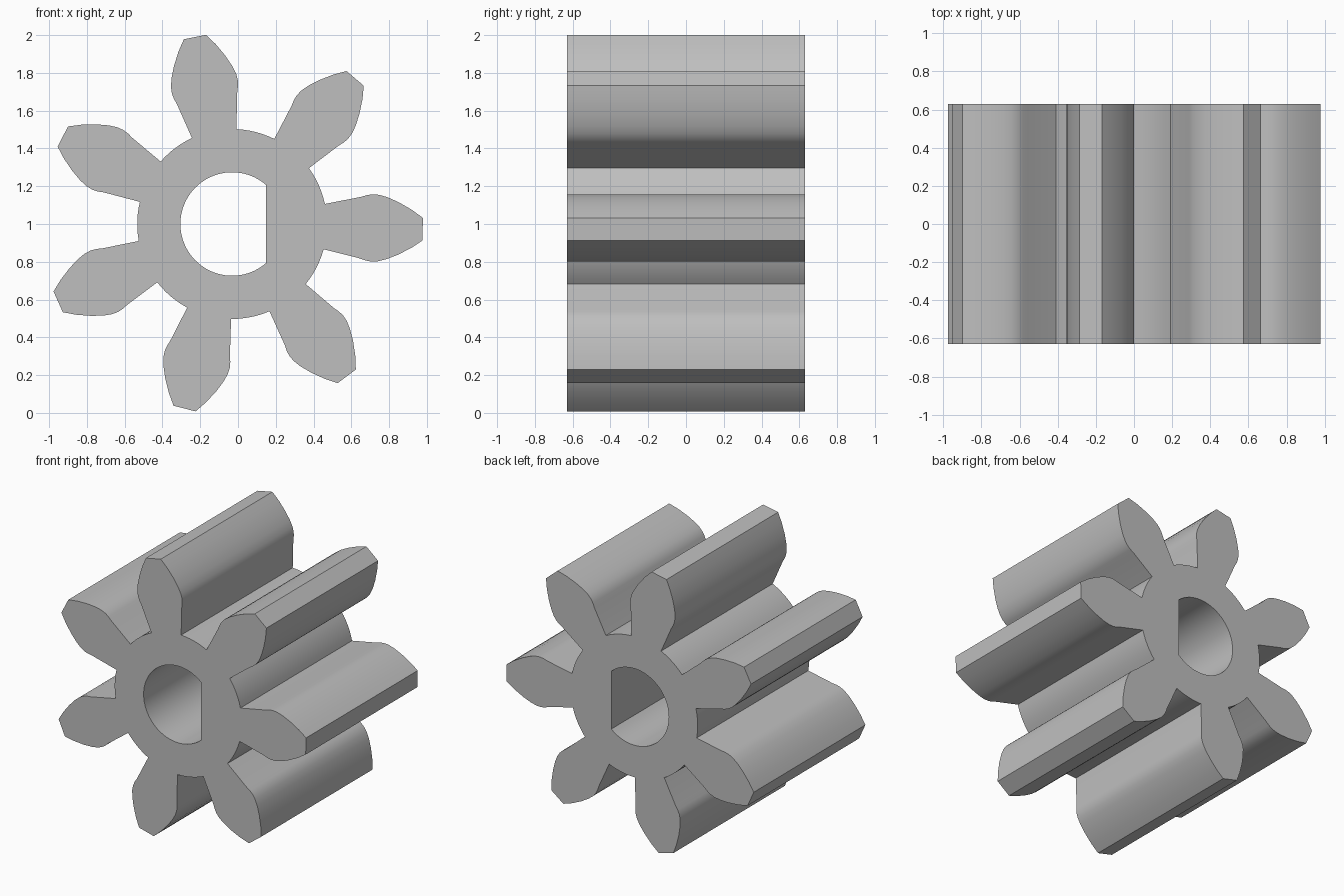
import bpy
import bmesh
from math import sin, cos, pi, radians, atan2, hypot, acos

cube = bpy.data.objects.get("Cube")
if cube:
    bpy.data.objects.remove(cube, do_unlink=True)

TEETH = 7
CENTRE_X, CENTRE_Z = -0.031, 1.0
HALF_LENGTH = 0.63
FIRST_ANGLE = radians(-1.6)
BORE_RADIUS, FLAT_OFFSET = 0.274, 0.18

# One tooth flank: distance from the axis, half width
FLANK = [(0.488, 0.120), (0.68, 0.163), (0.71, 0.173), (0.74, 0.178),
         (0.775, 0.176), (0.82, 0.164), (0.88, 0.139), (0.95, 0.101),
         (1.009, 0.060)]


def polar(radius, angle):
    return radius * cos(angle), radius * sin(angle)


def arc(radius, start, end, steps):
    return [polar(radius, start + (end - start) * i / steps)
            for i in range(steps + 1)]


def gear_outline():
    pitch = 2 * pi / TEETH
    root_radius = hypot(*FLANK[0])
    root_angle = atan2(FLANK[0][1], FLANK[0][0])
    tooth = [(r, -w) for r, w in FLANK] + [(r, w) for r, w in reversed(FLANK)]
    points = []
    for k in range(TEETH):
        a = FIRST_ANGLE + k * pitch
        points += [(r * cos(a) - w * sin(a), r * sin(a) + w * cos(a))
                   for r, w in tooth]
        # Rounded root land up to the next tooth
        points += arc(root_radius, a + root_angle, a + pitch - root_angle, 6)[1:-1]
    return points


def bore_outline():
    # D-shaped hole: an arc closed by a straight flat
    half = acos(FLAT_OFFSET / BORE_RADIUS)
    return arc(BORE_RADIUS, half, 2 * pi - half, 48)


def add_loop(bm, points):
    verts = [bm.verts.new((CENTRE_X + x, -HALF_LENGTH, CENTRE_Z + z))
             for x, z in points]
    return [bm.edges.new((v, verts[(i + 1) % len(verts)]))
            for i, v in enumerate(verts)]


# Fill the end face between both outlines, then extrude along the axis
bm = bmesh.new()
edges = add_loop(bm, gear_outline()) + add_loop(bm, bore_outline())
bmesh.ops.triangle_fill(bm, edges=edges, use_beauty=True, normal=(0, -1, 0))
result = bmesh.ops.extrude_face_region(bm, geom=bm.faces[:], use_keep_orig=True)
moved = [g for g in result["geom"] if isinstance(g, bmesh.types.BMVert)]
bmesh.ops.translate(bm, verts=moved, vec=(0, 2 * HALF_LENGTH, 0))
bmesh.ops.recalc_face_normals(bm, faces=bm.faces[:])

mesh = bpy.data.meshes.new("pinion_gear")
bm.to_mesh(mesh)
bm.free()
gear = bpy.data.objects.new("pinion_gear", mesh)
bpy.context.collection.objects.link(gear)

# Plain grey material
grey = bpy.data.materials.new("light_grey")
grey.use_nodes = True
colour = (0.52, 0.52, 0.52, 1)
grey.diffuse_color = colour
grey.node_tree.nodes["Principled BSDF"].inputs["Base Color"].default_value = colour
mesh.materials.append(grey)

# Smooth flanks and bore, crisp tips and ends
bpy.ops.object.select_all(action="DESELECT")
gear.select_set(True)
bpy.context.view_layer.objects.active = gear
bpy.ops.object.shade_smooth_by_angle(angle=radians(30))
